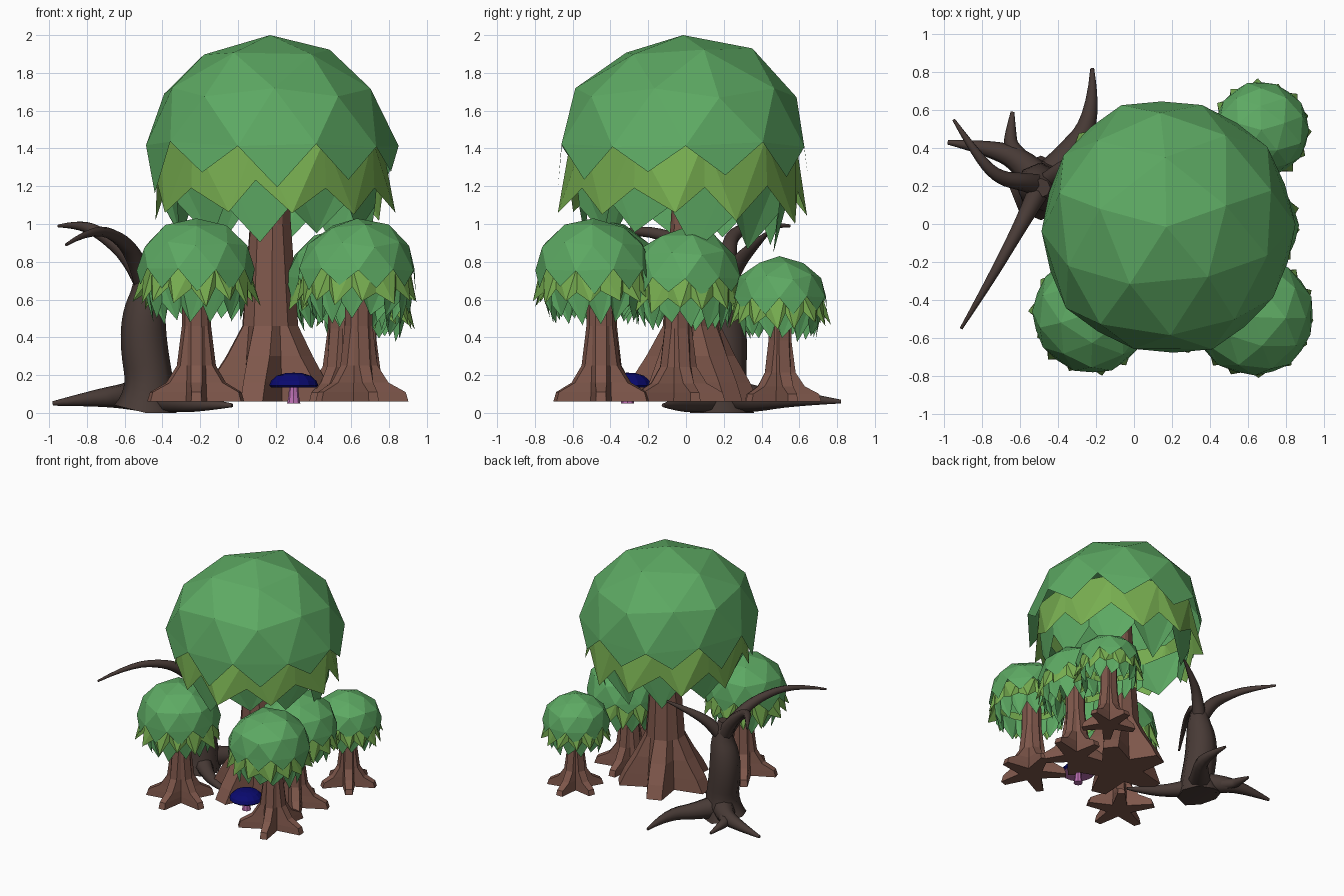
import bpy, bmesh, math, random
from mathutils import Vector

if "Cube" in bpy.data.objects:
    bpy.data.objects.remove(bpy.data.objects["Cube"])

random.seed(4)


def mat(name, rgb):
    m = bpy.data.materials.new(name)
    m.diffuse_color = (*rgb, 1)
    m.use_nodes = True
    m.node_tree.nodes["Principled BSDF"].inputs["Base Color"].default_value = m.diffuse_color
    return m


LEAF = mat("leaf green", (0.11, 0.40, 0.125))
LIME = mat("light leaf green", (0.185, 0.42, 0.08))
BARK = mat("brown bark", (0.21, 0.095, 0.07))
DEAD = mat("dead wood", (0.065, 0.043, 0.037))
NAVY = mat("mushroom blue", (0.003, 0.003, 0.16))
PINK = mat("mushroom pink", (0.50, 0.16, 0.45))


def finish(name, bm, mats):
    me = bpy.data.meshes.new(name)
    bm.to_mesh(me)
    bm.free()
    for m in mats:
        me.materials.append(m)
    ob = bpy.data.objects.new(name, me)
    bpy.context.collection.objects.link(ob)
    return ob


def jit(a):
    return random.uniform(-a, a)


def polar(a, r, z):
    return Vector((r * math.cos(a), r * math.sin(a), z))


def skirt(bm, n, top, gap, tip, mi, k, off):
    """Ring of hanging leaf points; top, gap and tip are (radius, z)."""
    tops, gaps, tips = [], [], []
    for i in range(n):
        a = math.tau * (i + off) / n
        tops.append(bm.verts.new(polar(a, top[0], top[1]) * k))
        gaps.append(bm.verts.new(polar(a, gap[0], gap[1] + jit(.04)) * k))
        tips.append(bm.verts.new(polar(a + math.pi / n + jit(.08), tip[0] + jit(.03), tip[1] + jit(.06)) * k))
    for i in range(n):
        j = (i + 1) % n
        for f in ((tops[i], gaps[i], tips[i]), (tops[i], tips[i], tops[j]), (tops[j], tips[i], gaps[j])):
            bm.faces.new(f).material_index = mi


def crown(name, loc, R, n, drop, turn):
    """Faceted dome with a pointed hem, a light layer and a lower green layer."""
    k = R / 0.66
    bm = bmesh.new()
    bmesh.ops.create_icosphere(bm, subdivisions=2, radius=1)
    bmesh.ops.delete(bm, geom=[f for f in bm.faces if f.calc_center_median().z < -.02], context='FACES')
    for v in bm.verts:
        a = math.atan2(v.co.y, v.co.x) + turn
        r = math.hypot(v.co.x, v.co.y)
        j = 0 if v.co.z > .99 else .018
        v.co = (polar(a, r * .67, v.co.z * .58) + Vector((jit(j), jit(j), jit(j)))) * k
    for e in [e for e in bm.edges if e.is_boundary]:
        a, b = e.verts
        m = (a.co + b.co) / 2
        t = bm.verts.new((m.x * 1.03, m.y * 1.03, (-.2 * drop + jit(.06)) * k))
        bm.faces.new((b, a, t))
    flare = .645 if n == 10 else .70
    skirt(bm, n, (.60, .03), (.61, -.21 * drop), (flare, -.36 * drop), 1, k, .3)
    skirt(bm, n, (.58, -.10), (.56, -.34 * drop), (.50, -.52 * drop), 0, k, .8)
    bmesh.ops.recalc_face_normals(bm, faces=bm.faces)
    finish(name, bm, [LEAF, LIME]).location = loc


def trunk(name, x, y, rings, turn, n=5):
    """Flat-sided trunk with n buttress roots; rings are (z, root reach, root half width, valley radius)."""
    bm = bmesh.new()
    reach = [random.uniform(.9, 1.05) for _ in range(n)]
    loops = []
    for z, r, w, v in rings:
        loop = []
        for i in range(n):
            a = turn + math.tau * i / n
            d, p = polar(a, 1, 0), polar(a + math.pi / 2, 1, 0)
            rr = v + (r - v) * reach[i]
            for q in (d * rr - p * w, d * rr + p * w, polar(a + math.pi / n, v, 0)):
                loop.append(bm.verts.new((x + q.x, y + q.y, z)))
        loops.append(loop)
    m = 3 * n
    for lo, hi in zip(loops, loops[1:]):
        for i in range(m):
            bm.faces.new((lo[i], lo[(i + 1) % m], hi[(i + 1) % m], hi[i]))
    bm.faces.new(loops[0][::-1])
    bm.faces.new(loops[-1])
    finish(name, bm, [BARK])


# Large tree
crown("large_crown", (.17, -.015, 1.42), .66, 10, 1, .35)
trunk("large_trunk", .17, .03,
      [(.06, .37, .06, .18), (.16, .32, .06, .17), (.30, .23, .06, .16), (.46, .145, .05, .145),
       (1.0, .105, .04, .11), (1.6, .07, .03, .08)], math.radians(255))

# Four small trees: trunk x, y, crown x, y, crown top, crown radius, root turn
small = [("front_left", -.22, -.44, -.22, -.465, 1.03, .31, 54),
         ("front_right", .64, -.45, .63, -.49, 1.03, .31, 0),
         ("right", .55, -.04, .56, -.01, .98, .30, 20),
         ("back_right", .67, .50, .67, .495, .83, .25, 18)]
for name, tx, ty, cx, cy, top, R, turn in small:
    k = R / .31
    zc = top - .58 * R / .66
    crown(name + "_crown", (cx, cy, zc), R, 14, 1.1, math.radians(turn))
    trunk(name + "_trunk", tx, ty,
          [(.06, .27 * k, .028, .095 * k), (.06 + .05 * k, .255 * k, .025, .09 * k),
           (.06 + .10 * k, .16 * k, .03, .088 * k), (.06 + .19 * k, .10 * k, .03, .083 * k),
           (.06 + .40 * k, .072 * k, .028, .075 * k), (zc + .05, .07 * k, .028, .072 * k)],
          math.radians(turn))

# Dead tree: tapered tubes given as (x, y, z, radius)
limbs = {
    "dead_trunk": [(-.49, .19, 0, .17), (-.46, .19, .12, .125), (-.50, .20, .35, .125), (-.50, .20, .52, .115),
                   (-.47, .20, .66, .085), (-.49, .19, .80, .05)],
    "dead_branch_front": [(-.49, .2, .68, .06), (-.53, .12, .80, .05), (-.62, -.05, .93, .035),
                          (-.77, -.32, .98, .022), (-.91, -.55, .89, .008)],
    "dead_branch_left": [(-.49, .2, .68, .06), (-.56, .22, .82, .05), (-.72, .24, .95, .035),
                         (-.84, .38, 1.0, .025), (-.95, .55, .99, .008)],
    "dead_branch_back": [(-.48, .2, .66, .055), (-.42, .26, .78, .045), (-.30, .35, .88, .03), (-.13, .44, .96, .008)],
    "dead_root_left": [(-.48, .2, .10, .10), (-.58, .33, .09, .07), (-.75, .40, .08, .045), (-.98, .43, .05, .012)],
    "dead_root_left_fork": [(-.58, .33, .08, .05), (-.65, .40, .08, .04), (-.65, .48, .07, .03), (-.64, .59, .05, .01)],
    "dead_root_back": [(-.48, .2, .10, .10), (-.36, .35, .07, .07), (-.21, .55, .08, .045), (-.22, .82, .06, .01)],
    "dead_root_front": [(-.48, .2, .08, .09), (-.38, .1, .06, .06), (-.2, -.04, .045, .04), (-.03, -.12, .04, .01)],
}
for name, pts in limbs.items():
    cu = bpy.data.curves.new(name, 'CURVE')
    cu.dimensions = '3D'
    cu.bevel_depth = 1
    cu.bevel_resolution = 2
    cu.use_fill_caps = True
    sp = cu.splines.new('NURBS')
    sp.points.add(len(pts) - 1)
    for p, (x, y, z, r) in zip(sp.points, pts):
        p.co = (x, y, z, 1)
        p.radius = r
    sp.order_u = 3
    sp.use_endpoint_u = True
    sp.resolution_u = 4
    tmp = bpy.data.objects.new("tmp", cu)
    bpy.context.collection.objects.link(tmp)
    bpy.context.view_layer.update()
    me = bpy.data.meshes.new_from_object(tmp.evaluated_get(bpy.context.evaluated_depsgraph_get()))
    bpy.data.objects.remove(tmp)
    me.name = name
    me.materials.clear()
    me.materials.append(DEAD)
    for v in me.vertices:
        v.co.z = max(v.co.z, 0.005 if "root" in name else 0)
    for f in me.polygons:
        f.use_smooth = True
    bpy.context.collection.objects.link(bpy.data.objects.new(name, me))


# Mushroom: turned profiles (radius, z)
def lathe(name, prof, n, mats, rule):
    bm = bmesh.new()
    rings = [[bm.verts.new(polar(math.tau * i / n, r, z)) for i in range(n)] for r, z in prof]
    for s, (lo, hi) in enumerate(zip(rings, rings[1:])):
        for i in range(n):
            f = bm.faces.new((lo[i], lo[(i + 1) % n], hi[(i + 1) % n], hi[i]))
            f.material_index = rule(s)
    bmesh.ops.remove_doubles(bm, verts=bm.verts, dist=1e-4)
    bmesh.ops.recalc_face_normals(bm, faces=bm.faces)
    finish(name, bm, mats).location = (.295, -.31, 0)


lathe("mushroom_cap", [(0, .145), (.12, .135), (.13, .145), (.12, .17), (.09, .197), (.045, .21), (0, .213)],
      14, [NAVY, PINK], lambda s: 1 if s == 0 else 0)
lathe("mushroom_stem", [(0, .05), (.035, .05), (.028, .09), (.024, .145)], 8, [PINK], lambda s: 0)
